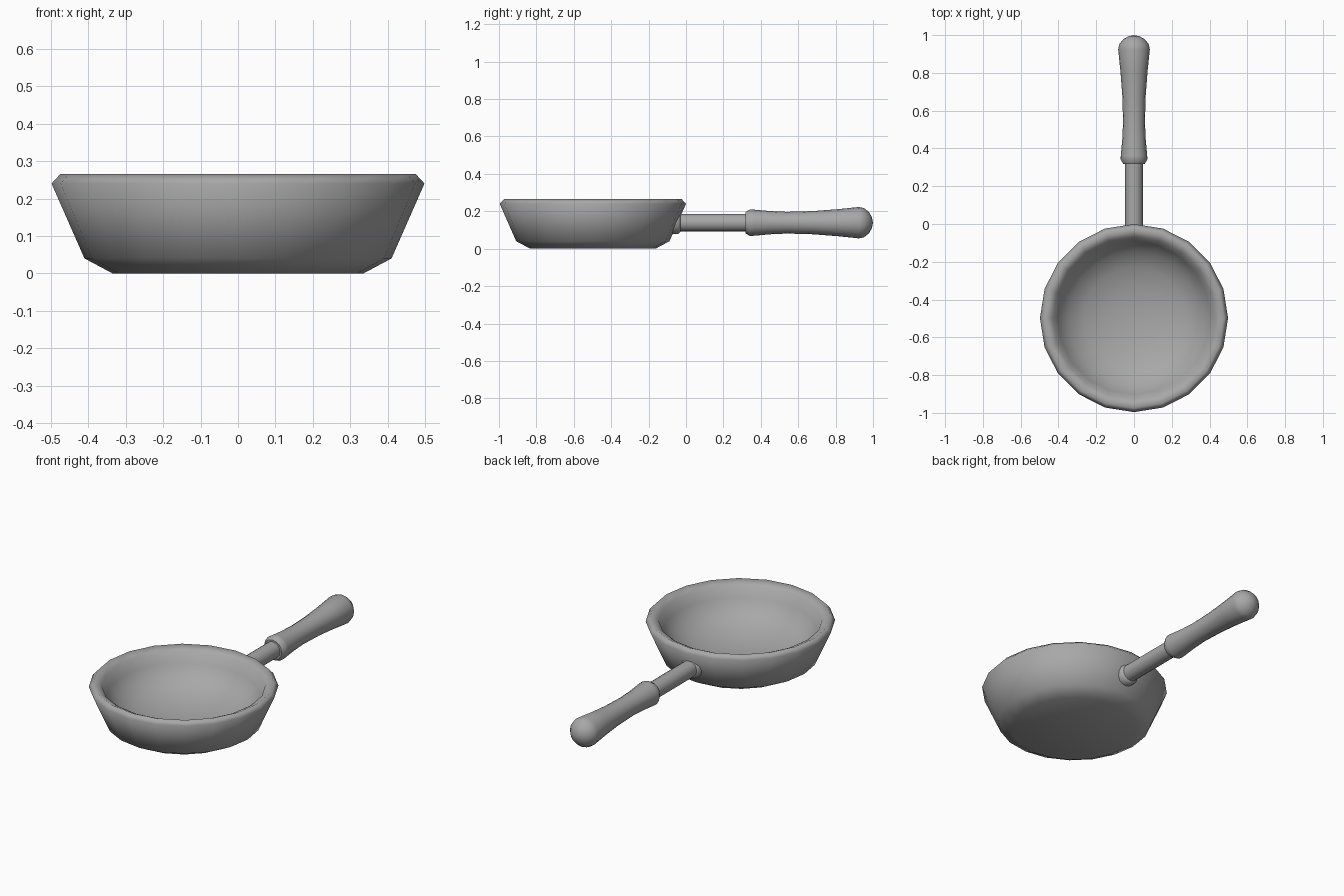
import bpy, bmesh, math
from mathutils import Matrix

cube = bpy.data.objects.get("Cube")
if cube:
    bpy.data.objects.remove(cube, do_unlink=True)

grey = bpy.data.materials.new("grey metal")
grey.use_nodes = True
colour = (0.39, 0.39, 0.39, 1)
grey.diffuse_color = colour
grey.node_tree.nodes["Principled BSDF"].inputs["Base Color"].default_value = colour


def lathe(name, profile, sides, matrix, sharp=180):
    """Turn a (radius, height) profile around the local z axis."""
    bm = bmesh.new()
    rings = []
    for r, h in profile:
        if r == 0:
            rings.append([bm.verts.new((0, 0, h))] * sides)
        else:
            angles = [2 * math.pi * i / sides for i in range(sides)]
            rings.append([bm.verts.new((r * math.cos(a), r * math.sin(a), h))
                          for a in angles])
    for low, high in zip(rings, rings[1:]):
        for i in range(sides):
            j = (i + 1) % sides
            corners = dict.fromkeys((low[i], low[j], high[j], high[i]))
            bm.faces.new(list(corners))
    bmesh.ops.recalc_face_normals(bm, faces=bm.faces)
    bm.transform(matrix)
    mesh = bpy.data.meshes.new(name)
    bm.to_mesh(mesh)
    bm.free()
    mesh.materials.append(grey)
    obj = bpy.data.objects.new(name, mesh)
    bpy.context.collection.objects.link(obj)
    bpy.ops.object.select_all(action='DESELECT')
    obj.select_set(True)
    bpy.context.view_layer.objects.active = obj
    bpy.ops.object.shade_smooth_by_angle(angle=math.radians(sharp))
    return obj


# Pan body: underside, flared wall, bevelled rim, rounded hollow inside
lathe("pan_bowl", [(0, 0), (0.335, 0), (0.41, 0.04), (0.498, 0.24),
                   (0.475, 0.265), (0.43, 0.243), (0.405, 0.185),
                   (0.35, 0.12), (0.27, 0.076), (0.15, 0.045), (0, 0.035)],
      20, Matrix.Translation((0, -0.498, 0)))

# Handle parts lie along +y
along_y = Matrix.Translation((0, 0, 0.139)) @ Matrix.Rotation(-math.pi / 2, 4, 'X')

lathe("handle_collar", [(0, -0.085), (0.06, -0.085), (0.06, -0.042),
                        (0.048, -0.03), (0, -0.03)], 16, along_y, 50)
lathe("handle_rod", [(0, -0.08), (0.047, -0.08), (0.047, 0.35), (0, 0.35)],
      16, along_y, 50)
lathe("handle_grip", [(0, 0.318), (0.057, 0.318), (0.071, 0.342), (0.07, 0.36),
                      (0.062, 0.45), (0.058, 0.54), (0.062, 0.68),
                      (0.072, 0.81), (0.084, 0.925), (0.078, 0.952),
                      (0.057, 0.978), (0.029, 0.994), (0, 1.0)],
      16, along_y, 60)
